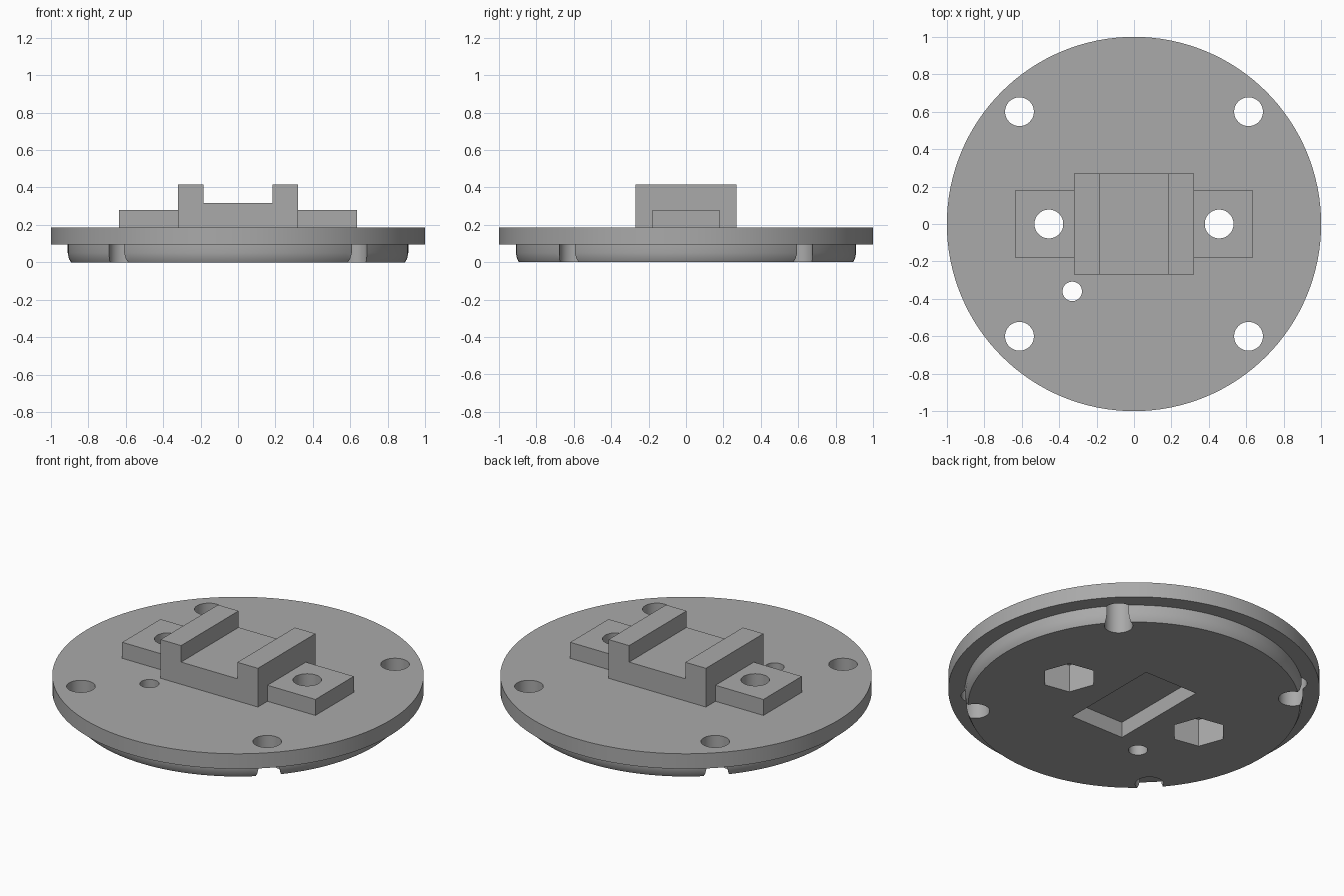
import bpy, bmesh, math
from mathutils import Matrix

cube = bpy.data.objects.get("Cube")
if cube:
    bpy.data.objects.remove(cube, do_unlink=True)

grey = bpy.data.materials.new("plain grey")
grey.use_nodes = True
colour = (0.4, 0.4, 0.4, 1)
grey.diffuse_color = colour
grey.node_tree.nodes["Principled BSDF"].inputs["Base Color"].default_value = colour


def add_object(name, bm):
    bmesh.ops.recalc_face_normals(bm, faces=bm.faces)
    mesh = bpy.data.meshes.new(name)
    bm.to_mesh(mesh)
    bm.free()
    mesh.materials.append(grey)
    obj = bpy.data.objects.new(name, mesh)
    bpy.context.collection.objects.link(obj)
    return obj


def box(name, x0, x1, y, z0, z1):
    bm = bmesh.new()
    place = Matrix.Translation(((x0 + x1) / 2, 0, (z0 + z1) / 2))
    size = Matrix.Diagonal((x1 - x0, 2 * y, z1 - z0, 1))
    bmesh.ops.create_cube(bm, size=1, matrix=place @ size)
    return add_object(name, bm)


def prism(name, x, y, radius, z0, z1, sides=48, turn=0):
    bm = bmesh.new()
    place = Matrix.Translation((x, y, (z0 + z1) / 2)) @ Matrix.Rotation(turn, 4, "Z")
    bmesh.ops.create_cone(bm, cap_ends=True, segments=sides, radius1=radius,
                          radius2=radius, depth=z1 - z0, matrix=place)
    return add_object(name, bm)


def lathe(name, profile, sides=128):
    bm = bmesh.new()
    rings = [[bm.verts.new((r * math.cos(math.tau * i / sides),
                            r * math.sin(math.tau * i / sides), z))
              for i in range(sides)] for r, z in profile]
    for low, high in zip(rings, rings[1:]):
        for i in range(sides):
            j = (i + 1) % sides
            bm.faces.new((low[i], low[j], high[j], high[i]))
    bm.faces.new(rings[0])
    bm.faces.new(rings[-1])
    return add_object(name, bm)


def extrude_front(name, outline, y):
    bm = bmesh.new()
    face = bm.faces.new([bm.verts.new((x, -y, z)) for x, z in outline])
    out = bmesh.ops.extrude_face_region(bm, geom=[face])["geom"]
    verts = [v for v in out if isinstance(v, bmesh.types.BMVert)]
    bmesh.ops.translate(bm, verts=verts, vec=(0, 2 * y, 0))
    return add_object(name, bm)


def boolean(target, other, operation):
    mod = target.modifiers.new("Boolean", "BOOLEAN")
    mod.operation = operation
    mod.solver = "EXACT"
    mod.object = other
    bpy.context.view_layer.objects.active = target
    bpy.ops.object.modifier_apply(modifier=mod.name)
    bpy.data.objects.remove(other, do_unlink=True)


# Round flange with a smaller boss below, softened at its lower rim
plate = lathe("mounting_plate", [(0.893, 0), (0.904, 0.02), (0.91, 0.05),
                                 (0.91, 0.095), (1, 0.095), (1, 0.185)])

# Raised cradle with two rails
half = [(0.32, 0.15), (0.32, 0.415), (0.185, 0.415), (0.185, 0.317)]
cradle = extrude_front("cradle", half + [(-x, z) for x, z in reversed(half)], 0.27)
boolean(plate, cradle, "UNION")

# Screw ears beside the cradle
for side in (-1, 1):
    x0, x1 = sorted((side * 0.3, side * 0.635))
    boolean(plate, box("ear", x0, x1, 0.18, 0.15, 0.28), "UNION")

# Ear screw holes with hexagonal nut recesses below
for side in (-1, 1):
    boolean(plate, prism("screw_hole", side * 0.455, 0, 0.077, -0.1, 0.6), "DIFFERENCE")
    boolean(plate, prism("nut_recess", side * 0.455, 0, 0.152, -0.1, 0.165,
                         6, math.radians(20)), "DIFFERENCE")

# Rim holes, cable hole and underside pocket
for x in (-0.612, 0.612):
    for y in (-0.6, 0.6):
        boolean(plate, prism("rim_hole", x, y, 0.077, -0.1, 0.6), "DIFFERENCE")
boolean(plate, prism("cable_hole", -0.33, -0.36, 0.052, -0.1, 0.6), "DIFFERENCE")
boolean(plate, box("pocket", -0.175, 0.175, 0.31, -0.1, 0.093), "DIFFERENCE")

# Smooth round walls, crisp edges
bpy.ops.object.select_all(action="DESELECT")
plate.select_set(True)
bpy.context.view_layer.objects.active = plate
bpy.ops.object.shade_smooth_by_angle(angle=math.radians(30))
